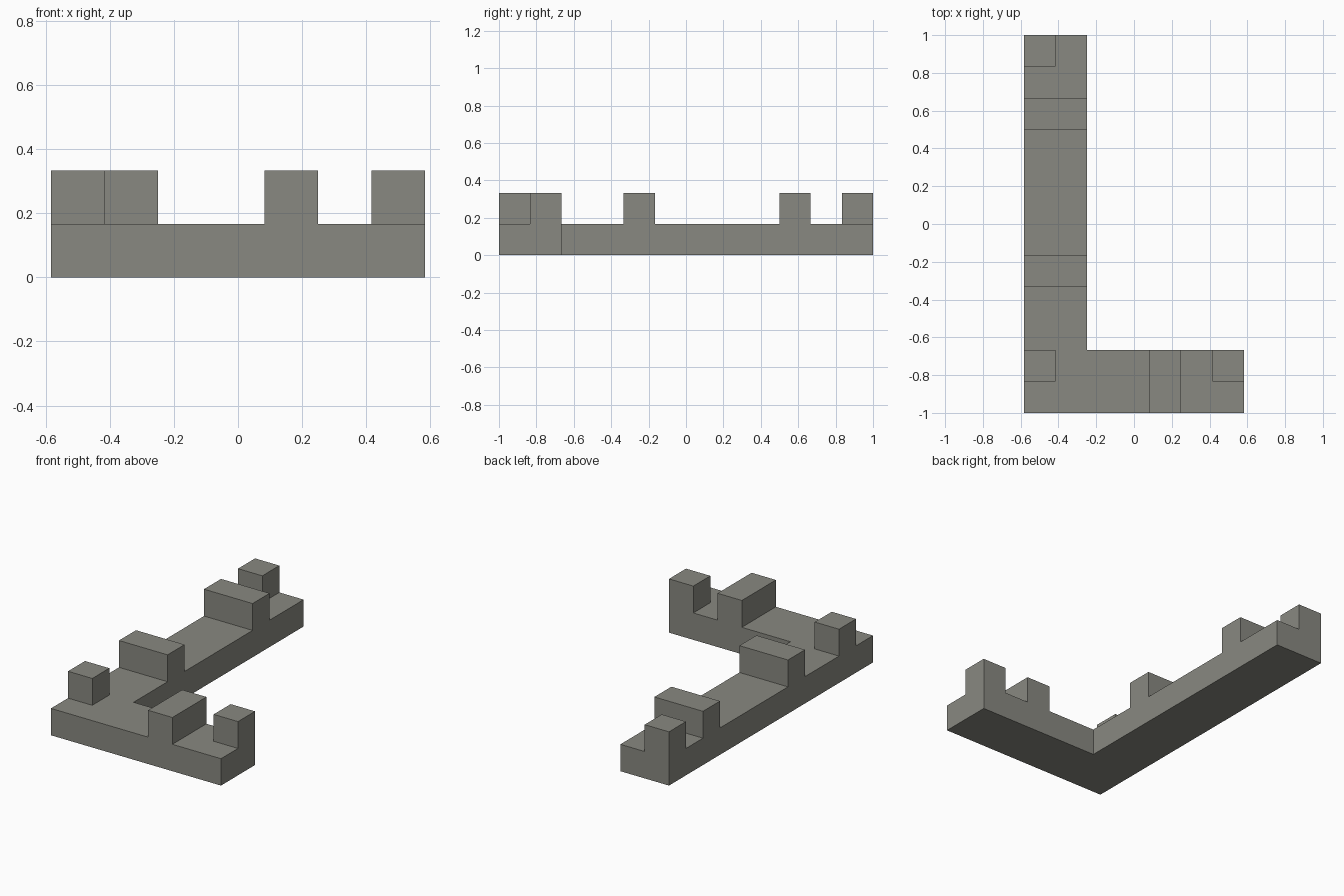
import bpy
import bmesh
from mathutils import Vector

cube = bpy.data.objects.get("Cube")
if cube:
    bpy.data.objects.remove(cube, do_unlink=True)

U = 1 / 6                      # one module of the wall grid
WIDTH, DEPTH = 7, 12           # footprint in modules

stone = bpy.data.materials.new("grey_stone")
stone.use_nodes = True
colour = (0.25, 0.25, 0.22, 1)
stone.diffuse_color = colour
stone.node_tree.nodes["Principled BSDF"].inputs["Base Color"].default_value = colour


def prism(name, outline, bottom, top):
    """Extrude a flat outline, given in modules, between two heights."""
    bm = bmesh.new()
    verts = [bm.verts.new(((x - WIDTH / 2) * U, (y - DEPTH / 2) * U, bottom * U))
             for x, y in outline]
    base = bm.faces.new(verts)
    result = bmesh.ops.extrude_face_region(bm, geom=[base], use_keep_orig=True)
    raised = [v for v in result["geom"] if isinstance(v, bmesh.types.BMVert)]
    bmesh.ops.translate(bm, verts=raised, vec=Vector((0, 0, (top - bottom) * U)))
    bmesh.ops.recalc_face_normals(bm, faces=bm.faces)
    mesh = bpy.data.meshes.new(name)
    bm.to_mesh(mesh)
    bm.free()
    mesh.materials.append(stone)
    obj = bpy.data.objects.new(name, mesh)
    bpy.context.collection.objects.link(obj)
    return obj


def block(name, x, y, width, depth):
    """Raised block standing on the base."""
    outline = [(x, y), (x + width, y), (x + width, y + depth), (x, y + depth)]
    return prism(name, outline, 1, 2)


# L-shaped base
prism("base", [(0, 0), (7, 0), (7, 2), (2, 2), (2, 12), (0, 12)], 0, 1)

# Square posts at the corner and at the end of each arm
for name, x, y in [("corner_post", 0, 1), ("long_arm_post", 0, 11), ("short_arm_post", 6, 1)]:
    block(name, x, y, 1, 1)

# Bars running across the arms
block("long_arm_front_bar", 0, 4, 2, 1)
block("long_arm_back_bar", 0, 9, 2, 1)
block("short_arm_bar", 4, 0, 1, 2)
